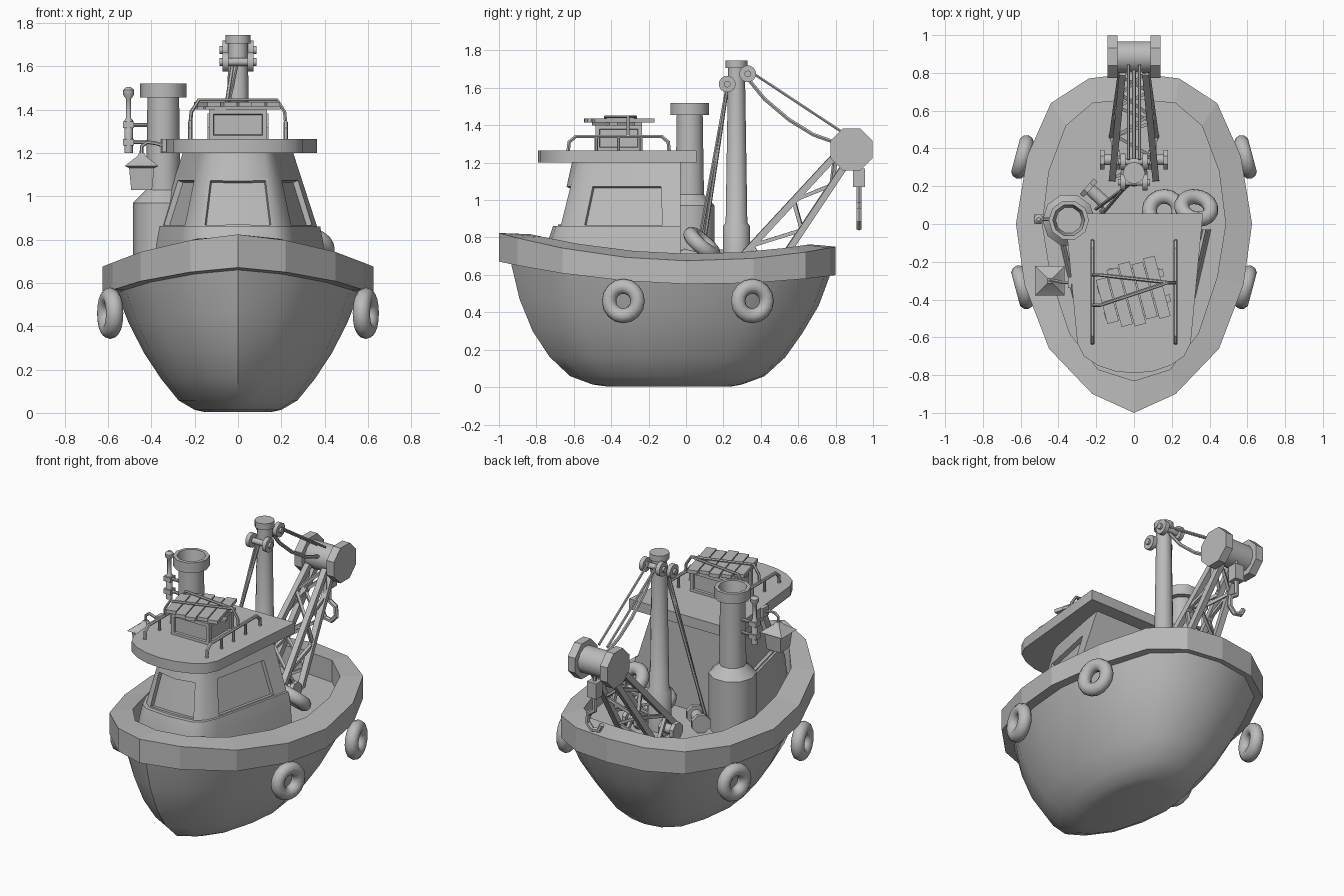
import bpy, bmesh, math
from mathutils import Vector, Euler

if "Cube" in bpy.data.objects:
    bpy.data.objects.remove(bpy.data.objects["Cube"])

grey = bpy.data.materials.new("plain grey")
grey.use_nodes = True
grey.diffuse_color = (0.5, 0.5, 0.5, 1)
grey.node_tree.nodes["Principled BSDF"].inputs["Base Color"].default_value = (0.5, 0.5, 0.5, 1)
parts = []


def finish(name, bm):
    bmesh.ops.recalc_face_normals(bm, faces=bm.faces)
    me = bpy.data.meshes.new(name)
    bm.to_mesh(me)
    bm.free()
    me.materials.append(grey)
    ob = bpy.data.objects.new(name, me)
    bpy.context.collection.objects.link(ob)
    parts.append(ob)
    return ob


def loft_bm(rings, start=True, end=True):
    bm = bmesh.new()
    vs = [[bm.verts.new(p) for p in r] for r in rings]
    n = len(vs[0])
    rows = [[bm.faces.new((a[i], a[(i + 1) % n], b[(i + 1) % n], b[i])) for i in range(n)]
            for a, b in zip(vs, vs[1:])]
    if start:
        bm.faces.new(vs[0])
    if end:
        bm.faces.new(vs[-1])
    return bm, rows


def mirror(half):
    return half + [(-x, y) for x, y in reversed(half) if x > 0]


def lathe(name, x, y, profile, n=12, turn=0.0):
    rings = [[(x + r * math.cos(turn + math.tau * i / n), y + r * math.sin(turn + math.tau * i / n), z)
              for i in range(n)] for r, z in profile]
    return finish(name, loft_bm(rings)[0])


def rod(name, a, b, r, r2=None, n=10):
    a, b = Vector(a), Vector(b)
    q = (b - a).to_track_quat('Z', 'Y')
    rings = []
    for c, rad in ((a, r), (b, r if r2 is None else r2)):
        rings.append([c + q @ Vector((rad * math.cos(math.tau * (i + .5) / n),
                                      rad * math.sin(math.tau * (i + .5) / n), 0)) for i in range(n)])
    return finish(name, loft_bm(rings)[0])


def tube(name, pts, r):
    cu = bpy.data.curves.new(name, 'CURVE')
    cu.dimensions = '3D'
    cu.bevel_depth, cu.bevel_resolution, cu.use_fill_caps = r, 1, True
    sp = cu.splines.new('POLY')
    sp.points.add(len(pts) - 1)
    for p, co in zip(sp.points, pts):
        p.co = (*co, 1)
    tmp = bpy.data.objects.new(name, cu)
    bm = bmesh.new()
    bm.from_mesh(tmp.to_mesh())
    tmp.to_mesh_clear()
    bpy.data.objects.remove(tmp)
    return finish(name, bm)


def box(name, loc, size, turn=0.0, panels=False):
    bm = bmesh.new()
    bmesh.ops.create_cube(bm, size=1)
    bmesh.ops.scale(bm, vec=size, verts=bm.verts)
    if panels:
        bm.normal_update()
        for f in [f for f in bm.faces if abs(f.normal.z) < .5]:
            bmesh.ops.inset_region(bm, faces=[f], thickness=.03)
            bmesh.ops.inset_region(bm, faces=[f], thickness=.004, depth=-.012)
    ob = finish(name, bm)
    ob.location, ob.rotation_euler = loc, (0, 0, turn)
    return ob


def tyre(name, loc, rot, major=.079, minor=.04):
    rings = []
    for i in range(16):
        a = math.tau * i / 16
        rings.append([((major + minor * math.cos(math.tau * j / 10)) * math.cos(a),
                       (major + minor * math.cos(math.tau * j / 10)) * math.sin(a),
                       minor * math.sin(math.tau * j / 10)) for j in range(10)])
    bm, _ = loft_bm(rings + rings[:1], False, False)
    bmesh.ops.remove_doubles(bm, verts=bm.verts, dist=.0001)
    ob = finish(name, bm)
    ob.location, ob.rotation_euler = loc, Euler([math.radians(d) for d in rot])


# Hull: the deck outline shrinks level by level towards the keel
outline = mirror([(0, -1), (.22, -.9), (.45, -.66), (.58, -.32), (.625, 0),
                  (.565, .36), (.44, .64), (.24, .77), (0, .8)])
inner = mirror([(0, -.83), (.19, -.77), (.34, -.58), (.44, -.28), (.485, 0),
                (.45, .28), (.36, .52), (.22, .64), (0, .66)])
sheer = lambda y: .675 + .135 * (y - .05) ** 2
band_low = lambda y: .55 + .1 * (y - .1) ** 2


def hull_ring(t, hw, front, back):
    ring = []
    for x, y in outline:
        yy = front + (y + 1) / 1.8 * (back - front)
        ring.append((x / .625 * hw, yy, t * (.55 + t * (band_low(yy) - .55)) + .003))
    return ring


levels = [(0, .15, -.42, .24), (.02, .2, -.5, .3), (.1, .275, -.62, .42), (.28, .355, -.73, .53),
          (.5, .435, -.82, .62), (.75, .505, -.89, .71), (1, .56, -.935, .77)]
hull_rings = [hull_ring(*lv) for lv in levels]
finish("hull", loft_bm(hull_rings, True, False)[0])

# Bulwark band with sloping cap, inner wall and deck
bulwark = finish("bulwark_and_deck", loft_bm([
    hull_rings[-1],
    [(x, y, band_low(y)) for x, y in outline],
    [(x, y, sheer(y)) for x, y in outline],
    [(x, y, sheer(y) + .038) for x, y in inner],
    [(x, y, .62) for x, y in inner]], False, True)[0])

# Wheelhouse with recessed windows
low = [(.365, -.03), (.345, -.12), (.245, -.55), (.21, -.63), (.16, -.67), (0, -.685)]
high = [(.255, -.03), (.24, -.13), (.175, -.48), (.155, -.54), (.12, -.585), (0, -.61)]


def cabin_ring(z):
    t = (z - .86) / .34
    return [(x, y, z) for x, y in mirror([(a + (c - a) * t, b + (d - b) * t)
                                          for (a, b), (c, d) in zip(low, high)])]


bm, rows = loft_bm([cabin_ring(z) for z in (.86, 1.08, 1.2)])
bmesh.ops.recalc_face_normals(bm, faces=bm.faces)
for group in ([rows[0][1]], [rows[0][8]], [rows[0][4], rows[0][5]]):
    bmesh.ops.inset_region(bm, faces=group, thickness=.01)
    bmesh.ops.inset_region(bm, faces=group, thickness=.004, depth=-.025)
finish("wheelhouse", bm)
finish("wheelhouse_base", loft_bm([[(x * k, (y + .03) * k - .03, z) for x, y in mirror(low)]
                                   for k, z in ((1.12, .6), (1.08, .78), (1.04, .86))])[0])

# Overhanging roof
roof = mirror([(.365, .055), (.3, -.63), (.265, -.7), (.19, -.75), (.1, -.78), (0, -.79)])
finish("roof", loft_bm([[(x, y, z) for x, y in roof] for z in (1.2, 1.265)])[0])

# Roof rails, skylight and stacked planks
for s in (-1, 1):
    x = s * .22
    tube("roof_rail", [(x, -.63, 1.26), (x, -.625, 1.31), (x, -.59, 1.34), (x, -.13, 1.34),
                       (x, -.095, 1.31), (x, -.09, 1.26)], .011)
    for y in (-.48, -.36, -.24):
        rod("rail_post", (x, y, 1.26), (x, y, 1.34), .009, n=8)
for y in (-.27, -.43):
    tube("cross_pipe", [(.22, -.31, 1.34), (.215, -.31, 1.39), (.18, -.31, 1.445),
                        (-.18, y, 1.445), (-.215, y, 1.39), (-.22, y, 1.34)], .009)
box("skylight", (0, -.36, 1.33), (.27, .25, .14), panels=True)
turn = math.radians(15)
for i, length in enumerate((.24, .31, .34, .3, .33)):
    d = (i - 2) * .068
    box("plank", (d * math.cos(turn) - .01, -.37 + d * math.sin(turn), 1.425), (.062, length, .022), turn)
for d in (-.07, .07):
    box("batten", (-d * math.sin(turn), -.37 + d * math.cos(turn), 1.407), (.36, .04, .015), turn)

# Funnel, whistle and hanging lantern
lathe("funnel", -.345, .02, [(.14, .6), (.14, .97), (.08, 1.03), (.073, 1.455), (.107, 1.455),
                             (.107, 1.52), (.085, 1.52), (.07, 1.44)], 10)
lathe("whistle", -.505, .025, [(.02, 1.2), (.02, 1.35), (.012, 1.36), (.012, 1.45), (.026, 1.47),
                               (.026, 1.49), (.01, 1.505)], 10)
for z in (1.25, 1.33):
    box("whistle_clamp", (-.505, .025, z), (.05, .05, .03))
    rod("whistle_arm", (-.5, .025, z), (-.4, .025, z), .01, n=8)
lathe("lantern", -.445, -.3, [(r * math.sqrt(2), z) for r, z in (
    (.048, 1.03), (.058, 1.13), (.078, 1.14), (.02, 1.185), (.012, 1.2))], 4, math.pi / 4)
tube("lantern_arm", [(-.445, -.3, 1.19), (-.445, -.3, 1.23), (-.42, -.3, 1.25),
                     (-.38, -.31, 1.245), (-.33, -.31, 1.23)], .009)
box("lantern_bracket", (-.34, -.31, 1.235), (.02, .06, .06))

# Mast with pulleys
lathe("mast", 0, .27, [(.072, .6), (.072, .86), (.058, .88), (.045, 1.705), (.058, 1.705), (.058, 1.745)])
for y, z in ((.22, 1.62), (.33, 1.675)):
    rod("pulley_axle", (-.085, y, z), (.085, y, z), .018)
    for s in (-1, 1):
        rod("pulley_wheel", (s * .045, y, z), (s * .072, y, z), .045, n=12)

# Stay cables and winch
for d in (0, .03):
    rod("stay", (-.01 - d / 2, .22, 1.6), (-.2 + d, .08 - d, .66), .01, n=6)
rod("winch_drum", (-.25, .2, .68), (-.13, .09, .68), .035)
for a, b in (((-.25, .2), (-.23, .182)), ((-.15, .108), (-.13, .09))):
    rod("winch_flange", (*a, .68), (*b, .68), .06, n=8)
for s in (-1, 1):
    tube("straight_cable", [(s * .03, .34, 1.69), (s * .03, .84, 1.36)], .008)
tube("slack_cable", [(0, .33, 1.65), (0, .42, 1.54), (0, .55, 1.43), (0, .68, 1.35), (0, .82, 1.3)], .011)

# Lattice boom
upper = lambda s, t: Vector((s * (.115 - .055 * t), .24 + .56 * t, .635 + .605 * t))
lower = lambda s, t: Vector((s * (.115 - .055 * t), .46 + .4 * t, .6 + .6 * t))
steps = 5
for s in (-1, 1):
    for name, line in (("upper_chord", upper), ("lower_chord", lower)):
        rod(name, line(s, 0), line(s, 1), .025, n=4)
    for i in range(steps):
        a, b = (upper, lower) if i % 2 else (lower, upper)
        rod("side_brace", a(s, i / steps), b(s, (i + 1) / steps), .014, n=4)
    rod("boom_pivot", (s * .075, .34, .67), (s * .18, .34, .67), .03)
    for x in (.075, .155):
        rod("pivot_flange", (s * x, .34, .67), (s * (x + .025), .34, .67), .055, n=8)
for i in range(steps):
    s = 1 if i % 2 else -1
    for line in (upper, lower):
        rod("cross_brace", line(s, i / steps), line(-s, (i + 1) / steps), .012, n=4)

# Boom head drum and hook
rod("head_drum", (-.1, .885, 1.27), (.1, .885, 1.27), .085, n=12)
for s in (-1, 1):
    rod("head_disc", (s * .088, .885, 1.27), (s * .14, .885, 1.27), .122, n=8)
rod("hook_cable", (0, .925, 1.25), (0, .925, 1.15), .01, n=6)
box("hook_block", (0, .925, 1.12), (.065, .065, .1))
tube("hook", [(x, .925, z) for x, z in ((0, 1.08), (0, .98), (.045, .95), (.05, .89), (.015, .852),
                                        (-.03, .86), (-.052, .9))], .016)

# Fender tyres on the hull and spare tyres on deck
for s in (-1, 1):
    for y, yaw in ((-.335, -15), (.355, 15)):
        tyre("fender_tyre", (s * .59, y, .46), (0, 90, s * yaw))
tyre("spare_tyre", (.33, .085, .765), (-42, 0, -15))
tyre("flat_spare_tyre", (.16, .07, .68), (-15, 0, 0))

# Shading: crisp corners everywhere, faceted bulwark
bpy.ops.object.select_all(action='DESELECT')
for ob in parts:
    ob.select_set(ob is not bulwark)
bpy.context.view_layer.objects.active = parts[0]
bpy.ops.object.shade_smooth_by_angle(angle=math.radians(40))
